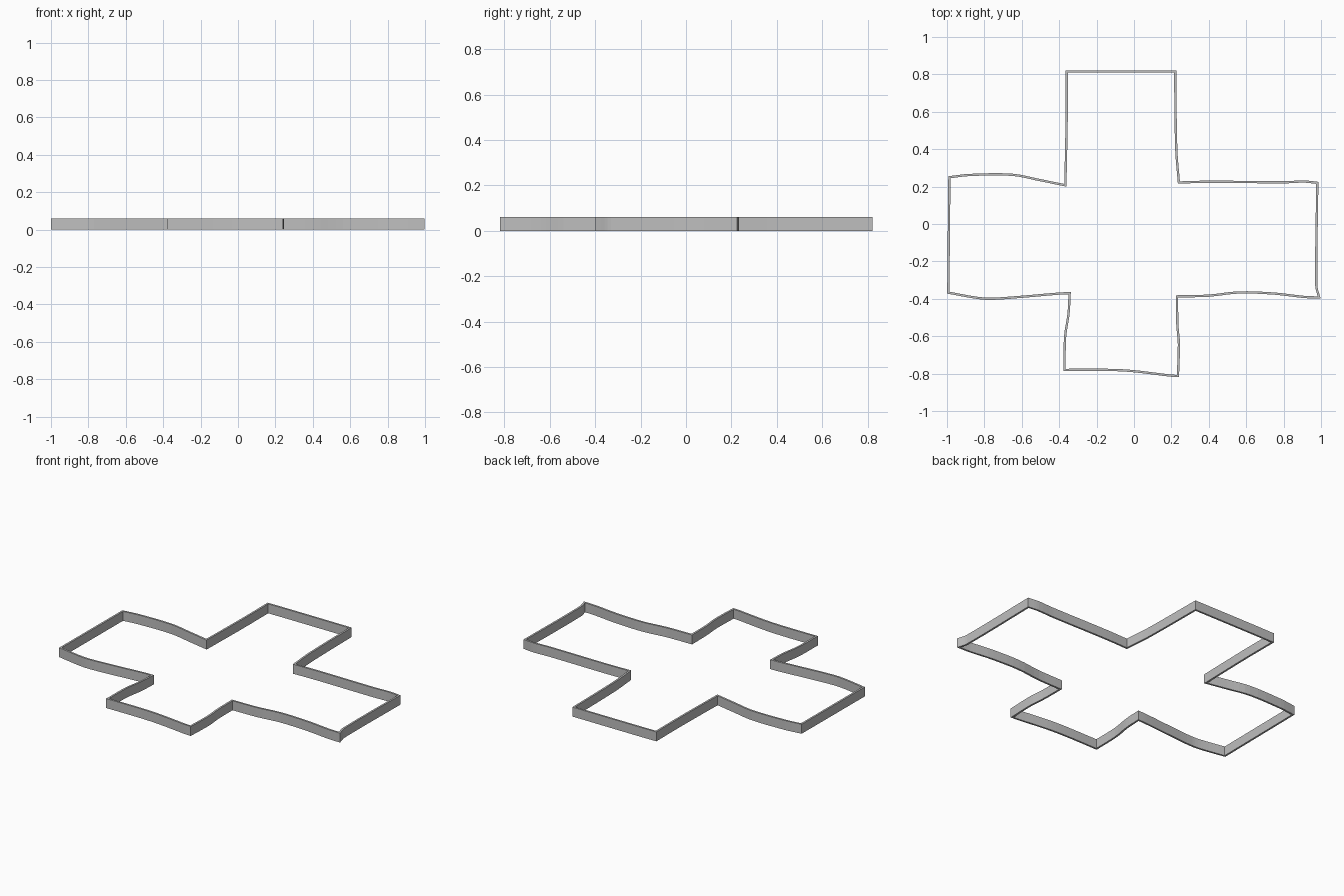
import bpy
import bmesh
from mathutils import Vector

HEIGHT = 0.06
HALF_WALL = 0.006
STEPS = 4

if "Cube" in bpy.data.objects:
    bpy.data.objects.remove(bpy.data.objects["Cube"], do_unlink=True)

# Centre line of the wall, one gently wavy side per row, clockwise from the back left corner
SIDES = [
    [(-.36, .815), (-.2, .816), (.22, .815)],
    [(.22, .815), (.226, .40), (.24, .222)],
    [(.24, .222), (.40, .226), (.80, .223), (.91, .227), (.98, .22)],
    [(.98, .22), (.975, -.33), (.99, -.393)],
    [(.99, -.393), (.91, -.39), (.75, -.372), (.56, -.366), (.40, -.383), (.23, -.387)],
    [(.23, -.387), (.232, -.54), (.24, -.64), (.235, -.813)],
    [(.235, -.813), (.19, -.81), (0, -.787), (-.13, -.78), (-.372, -.78)],
    [(-.372, -.78), (-.368, -.6), (-.35, -.48), (-.344, -.37)],
    [(-.344, -.37), (-.40, -.372), (-.6, -.389), (-.77, -.40), (-.85, -.393), (-.993, -.367)],
    [(-.993, -.367), (-.987, .25)],
    [(-.987, .25), (-.88, .262), (-.65, .263), (-.505, .235), (-.367, .207)],
    [(-.367, .207), (-.36, .56), (-.36, .815)],
]


def smooth_side(points):
    """Curve through the points of one side, leaving out its last corner."""
    pts = [Vector(p) for p in points]
    if len(pts) == 2:
        return pts[:1]
    pts = [2 * pts[0] - pts[1]] + pts + [2 * pts[-1] - pts[-2]]
    path = []
    for a, b, c, d in zip(pts, pts[1:], pts[2:], pts[3:]):
        # Tangents weighted by spacing keep uneven points from overshooting
        span = (c - b).length
        start = (c - a) * span / ((b - a).length + span)
        end = (d - b) * span / ((d - c).length + span)
        for i in range(STEPS):
            t = i / STEPS
            u = 1 - t
            path.append(b * (u * u * (1 + 2 * t)) + start * (t * u * u)
                        + c * (t * t * (3 - 2 * t)) - end * (t * t * u))
    return path


def offset(path, distance):
    """Mitred copy of a closed path, moved sideways."""
    result = []
    for i, p in enumerate(path):
        before = (p - path[i - 1]).normalized()
        after = (path[(i + 1) % len(path)] - p).normalized()
        n1 = Vector((-before.y, before.x))
        n2 = Vector((-after.y, after.x))
        result.append(p + (n1 + n2) * distance / (1 + n1.dot(n2)))
    return result


# Plain grey finish
grey = bpy.data.materials.new("grey")
grey.use_nodes = True
colour = (0.52, 0.52, 0.52, 1)
grey.diffuse_color = colour
grey.node_tree.nodes["Principled BSDF"].inputs["Base Color"].default_value = colour

# Cross-shaped wall: four rings joined into a closed band
centre = [p for side in SIDES for p in smooth_side(side)]
bm = bmesh.new()
rings = []
for sideways, z in ((1, 0), (1, HEIGHT), (-1, HEIGHT), (-1, 0)):
    rings.append([bm.verts.new((p.x, p.y, z)) for p in offset(centre, sideways * HALF_WALL)])
for r in range(len(rings)):
    low, high = rings[r - 1], rings[r]
    for i in range(len(centre)):
        bm.faces.new((low[i - 1], low[i], high[i], high[i - 1]))
bmesh.ops.recalc_face_normals(bm, faces=bm.faces)
mesh = bpy.data.meshes.new("cross_wall")
bm.to_mesh(mesh)
bm.free()
mesh.materials.append(grey)
wall = bpy.data.objects.new("cross_wall", mesh)
bpy.context.collection.objects.link(wall)
